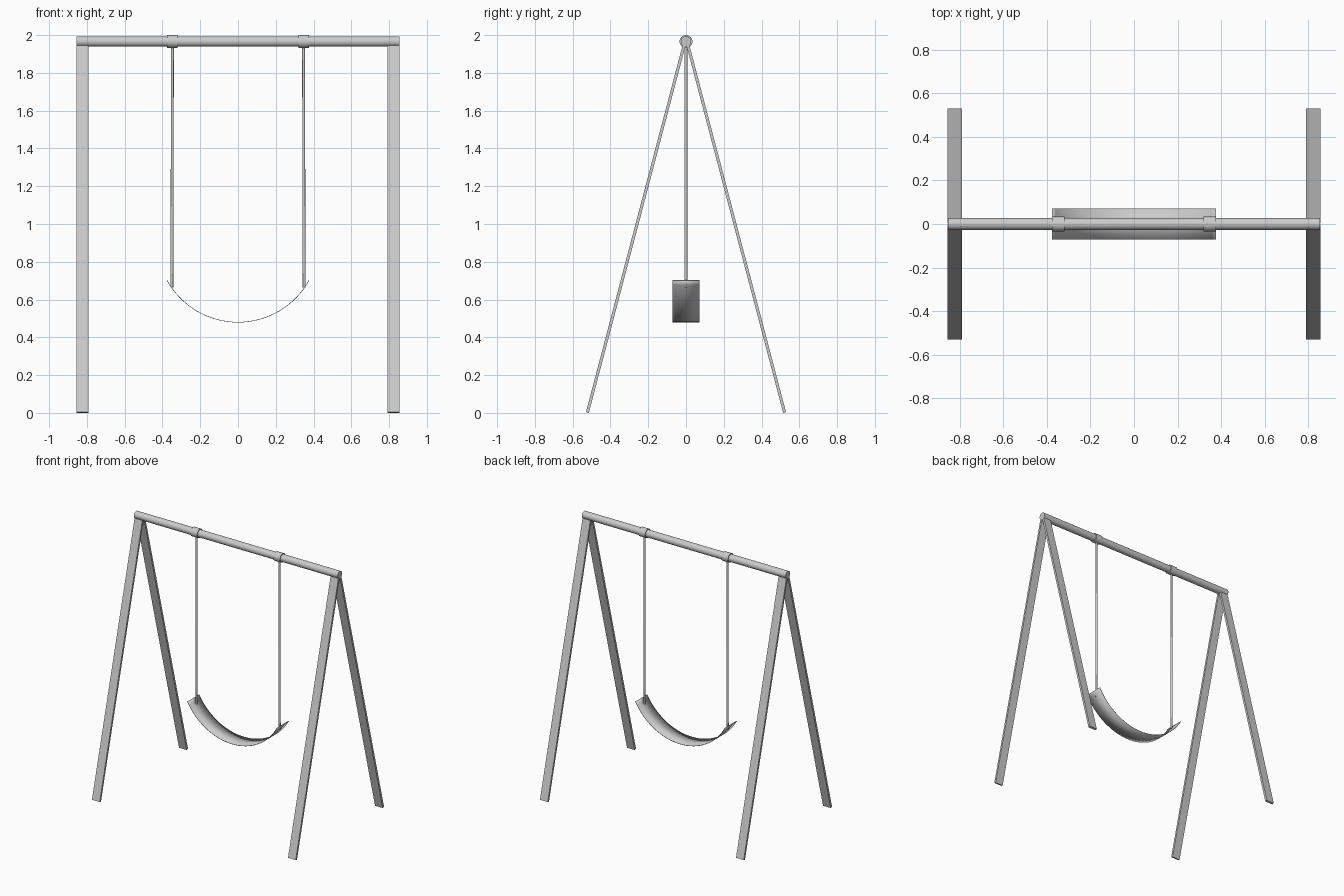
import bpy
import math
from mathutils import Vector

if "Cube" in bpy.data.objects:
    bpy.data.objects.remove(bpy.data.objects["Cube"])

BAR_Z = 1.966


def smooth(obj):
    bpy.ops.object.select_all(action='DESELECT')
    obj.select_set(True)
    bpy.context.view_layer.objects.active = obj
    bpy.ops.object.shade_smooth_by_angle()


def rod(name, a, b, radius, sides=32):
    """Cylinder running from point a to point b."""
    a, b = Vector(a), Vector(b)
    bpy.ops.mesh.primitive_cylinder_add(
        vertices=sides, radius=radius, depth=(b - a).length, location=(a + b) / 2)
    obj = bpy.context.object
    obj.name = name
    obj.rotation_euler = Vector((0, 0, 1)).rotation_difference(b - a).to_euler()
    smooth(obj)
    return obj


def plank(name, a, b, width, thickness):
    """Flat board leaning in the y-z plane from foot a to top b."""
    a, b = Vector(a), Vector(b)
    d = b - a
    bpy.ops.mesh.primitive_cube_add(size=1, location=(a + b) / 2)
    obj = bpy.context.object
    obj.name = name
    obj.scale = (width, thickness, d.length)
    obj.rotation_euler = (-math.atan2(d.y, d.z), 0, 0)
    return obj


# Top bar
rod("top_bar", (-0.855, 0, BAR_Z), (0.855, 0, BAR_Z), 0.0275)

for side, sx in (("left", -1), ("right", 1)):
    # A-frame legs
    for end, sy in (("front", -1), ("back", 1)):
        plank(f"{end}_{side}_leg", (sx * 0.823, sy * 0.522, 0.002),
              (sx * 0.823, sy * 0.009, 1.95), 0.065, 0.016)
    # Collar around the bar and hanging rope
    x = sx * 0.348
    rod(f"{side}_collar", (x - 0.028, 0, BAR_Z), (x + 0.028, 0, BAR_Z), 0.034)
    rod(f"{side}_rope", (sx * 0.35, 0, 0.665), (sx * 0.347, 0, 1.945), 0.0075, 16)

# Sling seat: thin curved strip
half, low, high, depth, steps = 0.376, 0.48, 0.702, 0.071, 32
sag = high - low
radius = (half ** 2 + sag ** 2) / (2 * sag)
span = math.asin(half / radius)
verts, faces = [], []
for i in range(steps + 1):
    t = span * (2 * i / steps - 1)
    for y in (-depth, depth):
        verts.append((radius * math.sin(t), y, low + radius * (1 - math.cos(t))))
    if i:
        k = 2 * i
        faces.append((k - 2, k, k + 1, k - 1))
mesh = bpy.data.meshes.new("seat")
mesh.from_pydata(verts, [], faces)
seat = bpy.data.objects.new("seat", mesh)
bpy.context.collection.objects.link(seat)
solid = seat.modifiers.new("thickness", 'SOLIDIFY')
solid.thickness = 0.003
solid.offset = 0
smooth(seat)
